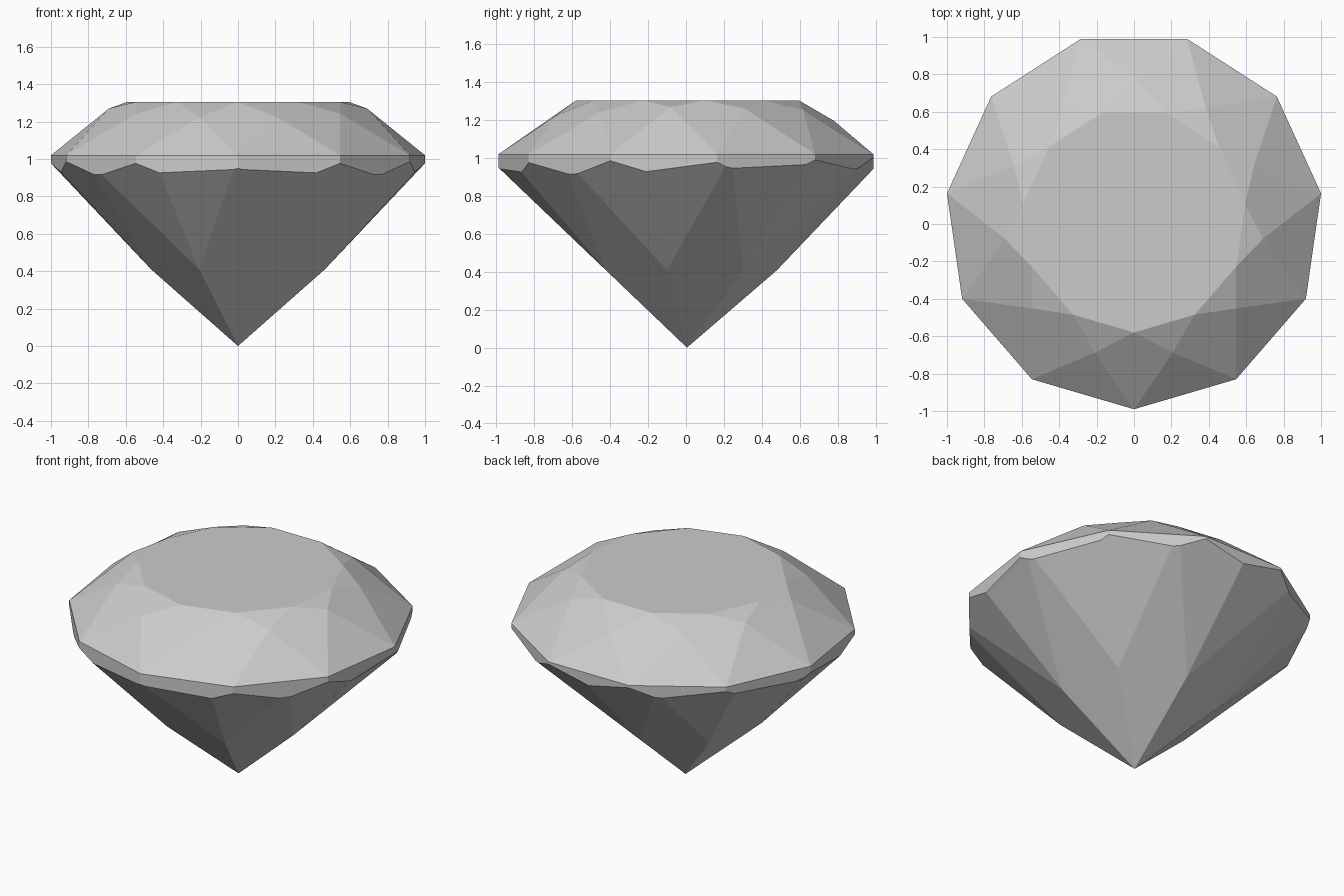
import bpy
from math import sin, cos, pi, radians

cube = bpy.data.objects.get("Cube")
if cube:
    bpy.data.objects.remove(cube, do_unlink=True)


def ring(radius, z, count, offset=0.0, cy=0.0):
    """Points around a circle, starting at the front."""
    pts = []
    for i in range(count):
        a = -pi / 2 + 2 * pi * (i + offset) / count
        pts.append((radius * cos(a), cy + radius * sin(a), z))
    return pts


def make_object(name, verts, faces):
    mesh = bpy.data.meshes.new(name)
    mesh.from_pydata(verts, [], faces)
    mesh.update()
    obj = bpy.data.objects.new(name, mesh)
    bpy.context.collection.objects.link(obj)
    return obj


stone = bpy.data.materials.new("grey_stone")
stone.use_nodes = True
grey = (0.6, 0.6, 0.6, 1.0)
stone.diffuse_color = grey
stone.node_tree.nodes["Principled BSDF"].inputs["Base Color"].default_value = grey

# Crown: eleven-sided table, kite facets and straight girdle wall
N = 11
CY = 0.02
TABLE_Z, GIRDLE_Z = 1.305, 1.02
star_radii = [0.737, 0.72, 0.697, 0.705, 0.71, 0.76]
star_radii += star_radii[-2::-1]
verts = ring(0.6, TABLE_Z, N, 0, CY)
for i, r in enumerate(star_radii):
    verts.append(ring(r, 1.27 - 1.15 * (r - 0.697), N, 0.5, CY)[i])
verts += ring(1.0103, GIRDLE_Z, N, 0, CY)
verts += ring(1.0103, -0.2, N, 0, CY)
faces = [tuple(range(N)), tuple(range(4 * N - 1, 3 * N - 1, -1))]
for i in range(N):
    j, p = (i + 1) % N, (i - 1) % N
    star, girdle, base = N + i, 2 * N, 3 * N
    faces += [
        (i, star, j),
        (i, N + p, girdle + i, star),
        (star, girdle + i, girdle + j),
        (girdle + i, base + i, base + j, girdle + j),
    ]
gem = make_object("faceted_gem", verts, faces)
gem.data.materials.append(stone)

# Pavilion: seven kite facets and fourteen upper facets, used to trim the body
M = 7
PY = 0.005
SLOPE, MID_R, RIM_R = 0.955, 0.475, 1.06
mid_z = SLOPE * MID_R * cos(pi / M)
verts = [(0, PY, 0)]
verts += ring(MID_R, mid_z, M, 0.5, PY)
verts += ring(RIM_R, SLOPE * RIM_R, M, 0, PY)
verts += ring(RIM_R, mid_z + 1.05 * (RIM_R - MID_R), M, 0.5, PY)
verts += ring(RIM_R, 1.6, 2 * M, 0, PY)
mid, tip, half, top = 1, 1 + M, 1 + 2 * M, 1 + 3 * M
faces = [tuple(range(top, top + 2 * M))]
for i in range(M):
    j, p = (i + 1) % M, (i - 1) % M
    t0, t1, t2 = top + 2 * i, top + 2 * i + 1, top + 2 * j
    faces += [
        (0, mid + i, tip + i, mid + p),
        (mid + i, half + i, tip + i),
        (mid + i, tip + j, half + i),
        (tip + i, half + i, t1, t0),
        (half + i, tip + j, t2, t1),
    ]
cutter = make_object("pavilion_cutter", verts, faces)
cutter.data.materials.append(stone)
cutter.hide_render = True

# Consistent outward normals on both solids
for obj in (gem, cutter):
    import bmesh
    bm = bmesh.new()
    bm.from_mesh(obj.data)
    bmesh.ops.recalc_face_normals(bm, faces=bm.faces)
    bm.to_mesh(obj.data)
    bm.free()

# Cut the pavilion facets, then drop the cutter
trim = gem.modifiers.new("pavilion_cut", "BOOLEAN")
trim.operation = "INTERSECT"
trim.solver = "EXACT"
trim.object = cutter
bpy.ops.object.select_all(action="DESELECT")
bpy.context.view_layer.objects.active = gem
gem.select_set(True)
bpy.ops.object.modifier_apply(modifier=trim.name)
bpy.data.objects.remove(cutter, do_unlink=True)
